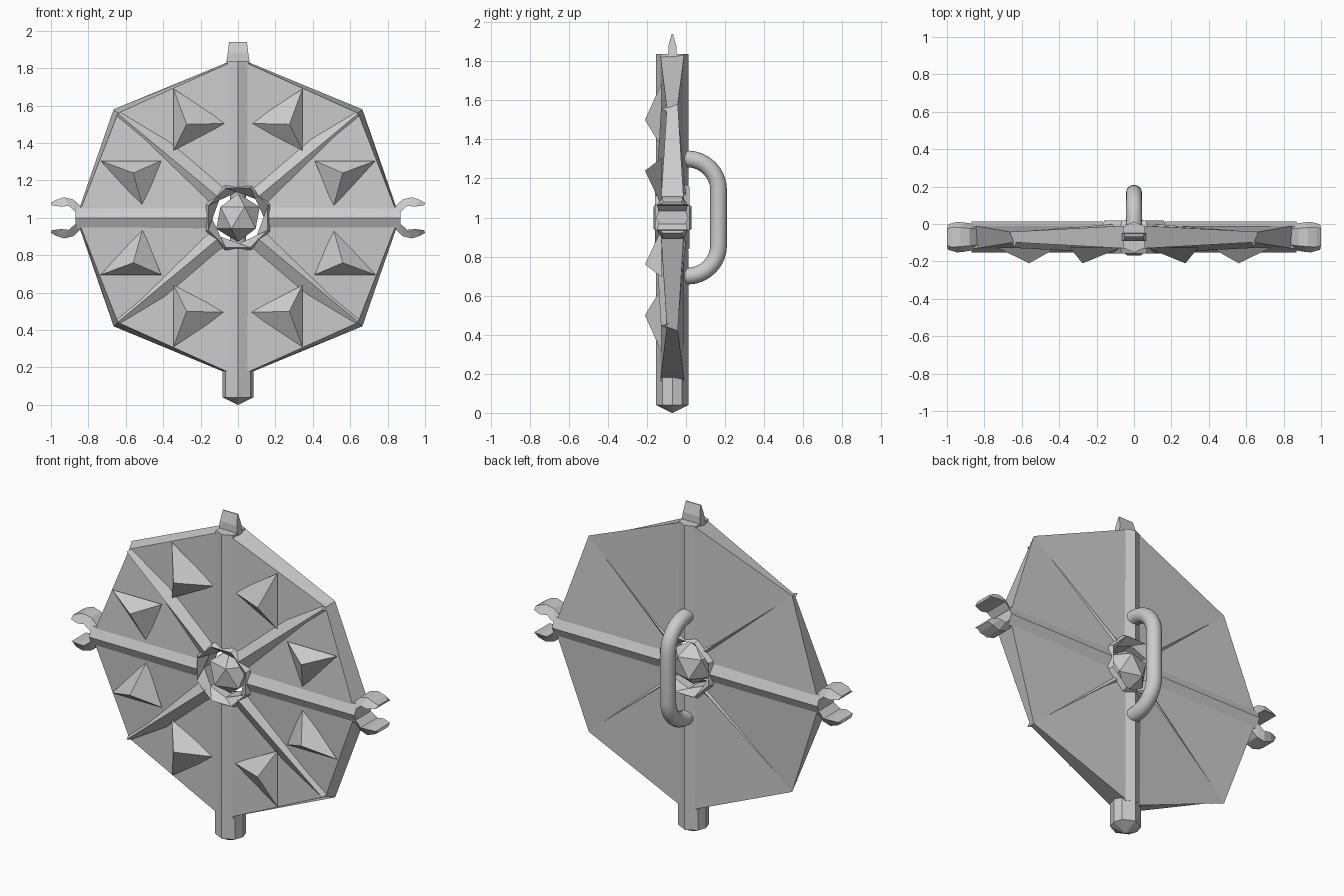
import bpy, bmesh, math
from mathutils import Vector

cube = bpy.data.objects.get("Cube")
if cube:
    bpy.data.objects.remove(cube, do_unlink=True)

CENTRE = Vector((0, -0.07, 1))      # middle of the disc; parts are laid out around it
QUADS = [(sx, sz) for sx in (1, -1) for sz in (1, -1)]

steel = bpy.data.materials.new("grey_steel")
steel.use_nodes = True
steel.diffuse_color = (0.6, 0.6, 0.6, 1)
steel.node_tree.nodes["Principled BSDF"].inputs["Base Color"].default_value = (0.6, 0.6, 0.6, 1)


def finish(name, bm):
    bmesh.ops.recalc_face_normals(bm, faces=bm.faces)
    mesh = bpy.data.meshes.new(name)
    bm.to_mesh(mesh)
    bm.free()
    mesh.materials.append(steel)
    obj = bpy.data.objects.new(name, mesh)
    obj.location = CENTRE
    bpy.context.collection.objects.link(obj)
    return obj


def loft(name, sections, closed=False):
    """Skin equal-length cross-sections, capped unless closed into a ring."""
    bm = bmesh.new()
    rows = [[bm.verts.new(p) for p in s] for s in sections]
    n = len(rows[0])
    pairs = list(zip(rows, rows[1:]))
    if closed:
        pairs.append((rows[-1], rows[0]))
    for a, b in pairs:
        for i in range(n):
            j = (i + 1) % n
            bm.faces.new((a[i], a[j], b[j], b[i]))
    if not closed:
        bm.faces.new(rows[0])
        bm.faces.new(rows[-1])
    return finish(name, bm)


# Disc: thick at the four bars, thin at the diagonal corners, open in the middle
corner = [(0.845, 0.06), (0.665, 0.58), (0.06, 0.83)]
outline = []
for sx, sz in ((1, 1), (-1, 1), (-1, -1), (1, -1)):
    pts = [(sx * x, sz * z) for x, z in corner]
    outline += pts if sx * sz > 0 else pts[::-1]
disc = []
for i, (x, z) in enumerate(outline):
    diagonal = i % 3 == 1
    half = 0.028 if diagonal else 0.06
    inset = 0.965 if diagonal else 0.99
    k = 0.16 / math.hypot(x, z)
    disc.append([(x * inset, -half, z * inset), (x, half, z),
                 (x * k, 0.06, z * k), (x * k, -0.06, z * k)])
loft("disc", disc, closed=True)


# Straight bars with a ridge front and back
def bar_section(r, along_x):
    sec = [(0, -0.083), (0.057, -0.057), (0.057, 0.057),
           (0, 0.083), (-0.057, 0.057), (-0.057, -0.057)]
    return [(r, d, w) if along_x else (w, d, r) for w, d in sec]


for name, along_x, s, end in (("left_bar", True, 1, 0.868), ("right_bar", True, -1, 0.868),
                              ("top_bar", False, 1, 0.838), ("bottom_bar", False, -1, 0.84)):
    loft(name, [bar_section(s * r, along_x) for r in (0.165, end)])

# Tapered ridges towards the diagonal corners
for sx, sz in QUADS:
    def ridge(x, z, w, front, back):
        return [(sx * x, front, sz * z), (sx * (x + w), -0.02, sz * (z - w)),
                (sx * x, back, sz * z), (sx * (x - w), -0.02, sz * (z + w))]
    loft("diagonal_ridge", [ridge(0.105, 0.11, 0.1, -0.085, 0.07),
                            ridge(0.64, 0.555, 0.012, -0.058, 0.028)])

# Three-sided spikes, two in each quarter
spikes = [[(0.345, 0.69), (0.345, 0.36), (0.065, 0.505), (0.275, 0.5)],
          [(0.41, 0.305), (0.735, 0.305), (0.51, 0.06), (0.56, 0.24)]]
for sx, sz in QUADS:
    for *base, tip in spikes:
        bm = bmesh.new()
        b = [bm.verts.new((sx * x, -0.04, sz * z)) for x, z in base]
        t = bm.verts.new((sx * tip[0], -0.14, sz * tip[1]))
        # the visible footprint sits on the disc face
        for v in b:
            v.co.y = -0.055
        bm.faces.new(b)
        for i in range(3):
            bm.faces.new((b[i], b[(i + 1) % 3], t))
        finish("spike", bm)

# Eight-sided ring around the centre hole
ring = []
for i in range(8):
    a_out = math.tau * (i + 0.5) / 8
    a_in = math.tau * i / 8
    ring.append([(r * math.cos(a), y, r * math.sin(a)) for r, y, a in (
        (0.14, -0.045, a_in), (0.172, -0.088, a_out), (0.188, -0.055, a_out),
        (0.188, 0.055, a_out), (0.172, 0.088, a_out), (0.14, 0.045, a_in))])
loft("centre_ring", ring, closed=True)

# Faceted gem in the hole
bm = bmesh.new()
bmesh.ops.create_icosphere(bm, subdivisions=1, radius=0.13)
for v in bm.verts:
    v.co.y *= 0.88
finish("centre_gem", bm)

# Pairs of curved claws at both sides: inner and outer profile points
claw = [((0.84, 0.02), (0.84, 0.06)), ((0.872, 0.035), (0.88, 0.098)),
        ((0.905, 0.064), (0.93, 0.11)), ((0.945, 0.06), (0.975, 0.095)),
        ((0.995, 0.066), (1.0, 0.08))]
depths = [0.065, 0.072, 0.078, 0.082, 0.068]
for sx, sz in QUADS:
    loft("claw", [[(sx * i[0], -d, sz * i[1]), (sx * o[0], -d * 0.65, sz * o[1]),
                   (sx * o[0], d * 0.65, sz * o[1]), (sx * i[0], d, sz * i[1])]
                  for (i, o), d in zip(claw, depths)])

# Flat tongue at the top
loft("top_tongue", [[(sx * hx, sy * hy, z) for sx, sy in ((1, 1), (-1, 1), (-1, -1), (1, -1))]
                    for z, hx, hy in ((0.82, 0.064, 0.022), (0.88, 0.055, 0.02), (0.94, 0.048, 0.003))])

# Pointed foot at the bottom
foot = [(0.082, 0), (0.066, 0.05), (0, 0.083), (-0.066, 0.05),
        (-0.082, 0), (-0.066, -0.05), (0, -0.083), (0.066, -0.05)]
loft("bottom_foot", [[(x * k, y * k, z) for x, y in foot]
                     for z, k in ((-0.82, 1), (-0.96, 1), (-1, 0.02))])

# Rounded tube handle on the back
path = [(0.05, 0.3)]
R = 0.16
for i in range(9):
    a = math.pi / 2 * (1 - i / 8)
    path.append((0.077 + R * math.cos(a), 0.14 + R * math.sin(a)))
path += [(y, -z) for y, z in reversed(path)]
pts = [Vector((0, y, z)) for y, z in path]
tube = []
for i, p in enumerate(pts):
    t = (pts[min(i + 1, len(pts) - 1)] - pts[max(i - 1, 0)]).normalized()
    side = t.cross(Vector((1, 0, 0)))
    tube.append([p + 0.043 * (math.cos(a) * Vector((1, 0, 0)) + math.sin(a) * side)
                 for a in (math.tau * k / 16 for k in range(16))])
handle = loft("back_handle", tube)
bpy.context.view_layer.objects.active = handle
handle.select_set(True)
bpy.ops.object.shade_smooth_by_angle(angle=math.radians(40))
